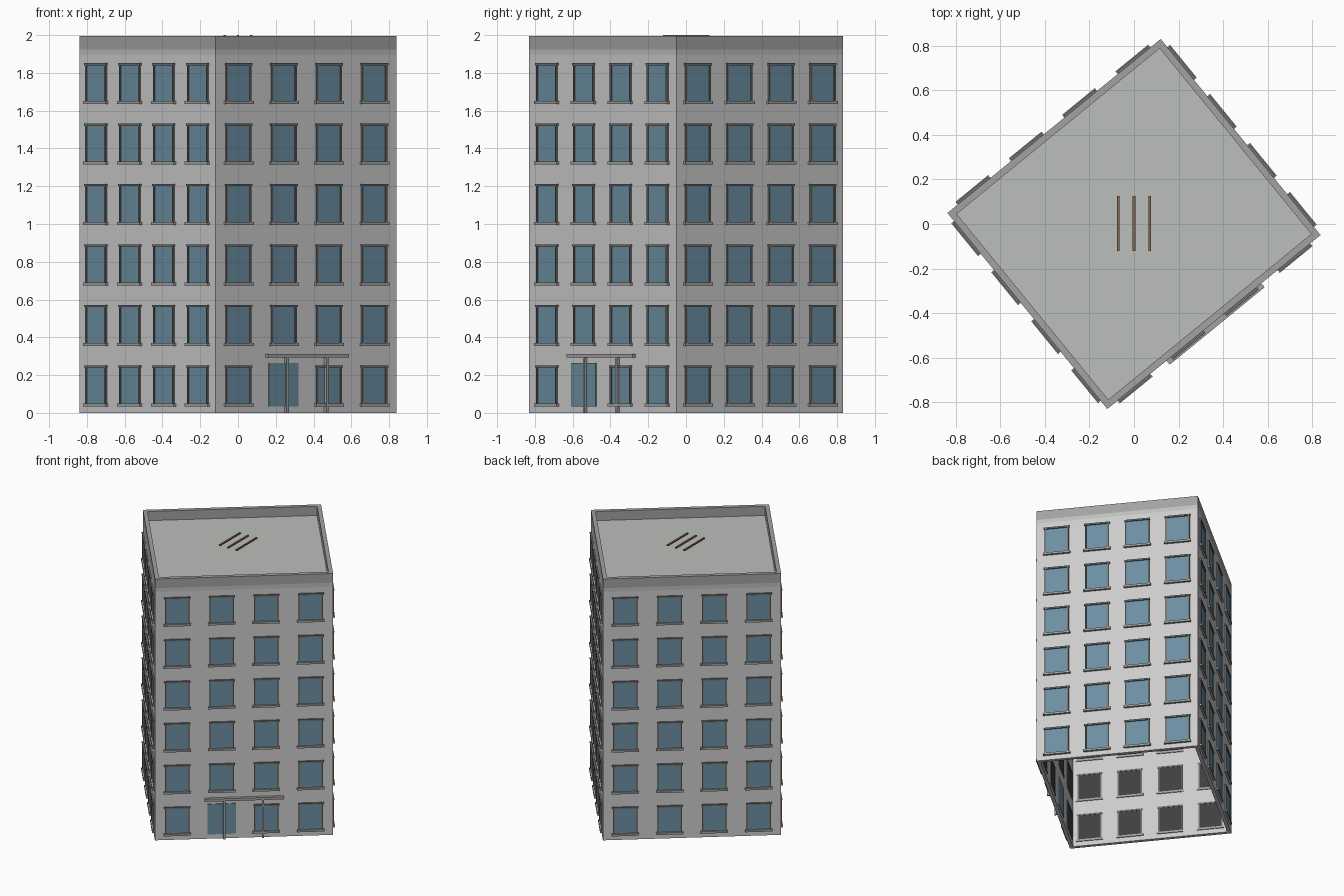
import bpy, bmesh, math
from mathutils import Matrix, Vector

if "Cube" in bpy.data.objects:
    bpy.data.objects.remove(bpy.data.objects["Cube"])

W, D = 1.236, 1.136          # building footprint
T = 0.025                    # wall thickness
ROT = Matrix.Rotation(math.radians(39.2), 4, 'Z')
FLOORS, COLS, FLOOR_H = 6, 4, 0.32


def material(name, rgb):
    m = bpy.data.materials.new(name)
    m.diffuse_color = (*rgb, 1)
    m.use_nodes = True
    m.node_tree.nodes["Principled BSDF"].inputs["Base Color"].default_value = m.diffuse_color
    return m


glass_mat = material("glass", (0.15, 0.27, 0.36))
dark_mat = material("dark", (0.05, 0.05, 0.05))
frame_mat = material("frame", (0.16, 0.16, 0.16))
trim_mat = material("trim", (0.36, 0.36, 0.36))
roof_mat = material("roof", (0.50, 0.52, 0.50))
wood_mat = material("wood", (0.24, 0.13, 0.07))


def part(name, boxes, mat=None):
    """One object from boxes given as (matrix, min corner, max corner)."""
    bm = bmesh.new()
    for mtx, lo, hi in boxes:
        lo, hi = Vector(lo), Vector(hi)
        place = Matrix.Translation((lo + hi) / 2) @ Matrix.Diagonal((*(hi - lo), 1))
        bmesh.ops.create_cube(bm, size=1, matrix=mtx @ place)
    me = bpy.data.meshes.new(name)
    bm.to_mesh(me)
    bm.free()
    ob = bpy.data.objects.new(name, me)
    bpy.context.collection.objects.link(ob)
    if mat:
        me.materials.append(mat)
    return ob


def ring(t, z0, z1):
    """Four boxes forming a rectangular ring along the footprint."""
    w, d = W / 2, D / 2
    out = []
    for s in (-1, 1):
        ya, yb = sorted((s * d, s * (d - t)))
        xa, xb = sorted((s * w, s * (w - t)))
        out.append((ROT, (-w, ya, z0), (w, yb, z1)))
        out.append((ROT, (xa, -d + t, z0), (xb, d - t, z1)))
    return out


# Shell: open-bottomed walls, roof slab and parapet
part("walls", ring(T, 0, 1.895))
part("roof_slab", [(ROT, (-W / 2, -D / 2, 1.895), (W / 2, D / 2, 1.925))], roof_mat)
part("parapet", ring(0.03, 1.925, 1.995), trim_mat)

# Windows: local frame has x along the wall, -y outward, y = 0 on the wall face
panes, glass, frames, sills = [], [], [], []
for side in range(4):
    length, dist = (W, D / 2) if side % 2 == 0 else (D, W / 2)
    face = ROT @ Matrix.Rotation(side * math.pi / 2, 4, 'Z') @ Matrix.Translation((0, -dist, 0))
    for col in range(COLS):
        u = (col - (COLS - 1) / 2) * length / COLS
        for fl in range(FLOORS):
            if side == 0 and col == 1 and fl == 0:
                continue                      # the door goes here
            m = face @ Matrix.Translation((u, 0, 0.05 + fl * FLOOR_H))
            panes.append((m, (-0.08, -0.002, 0), (0.08, T + 0.002, 0.195)))
            glass.append((m, (-0.075, -0.004, 0), (0.075, -0.002, 0.19)))
            for x in (-0.08, 0.08):
                frames.append((m, (x - 0.005, -0.010, 0), (x + 0.005, T + 0.004, 0.19)))
            frames.append((m, (-0.09, -0.012, 0.19), (0.09, T + 0.004, 0.202)))
            sills.append((m, (-0.095, -0.016, -0.015), (0.095, T + 0.006, 0)))
part("window_backings", panes, dark_mat)
part("window_glass", glass, glass_mat)
part("window_frames", frames, frame_mat)
part("window_sills", sills, trim_mat)

# Entrance on the front face: door, canopy and two posts
front = ROT @ Matrix.Translation((0, -D / 2, 0))
part("door", [(front, (-0.255, -0.006, 0.035), (-0.055, T + 0.002, 0.265))], glass_mat)
part("canopy", [(front, (-0.275, -0.023, 0.293), (0.275, 0.01, 0.312))], trim_mat)
part("canopy_posts", [(front, (x - 0.007, -0.018, 0), (x + 0.007, 0, 0.293))
                      for x in (-0.138, 0.132)], trim_mat)

# Thin bars at roof level, aligned to the world axes
part("roof_bars", [(Matrix(), (x - 0.006, -0.122, 1.99), (x + 0.006, 0.125, 2.0))
                   for x in (-0.07, 0, 0.07)], wood_mat)
